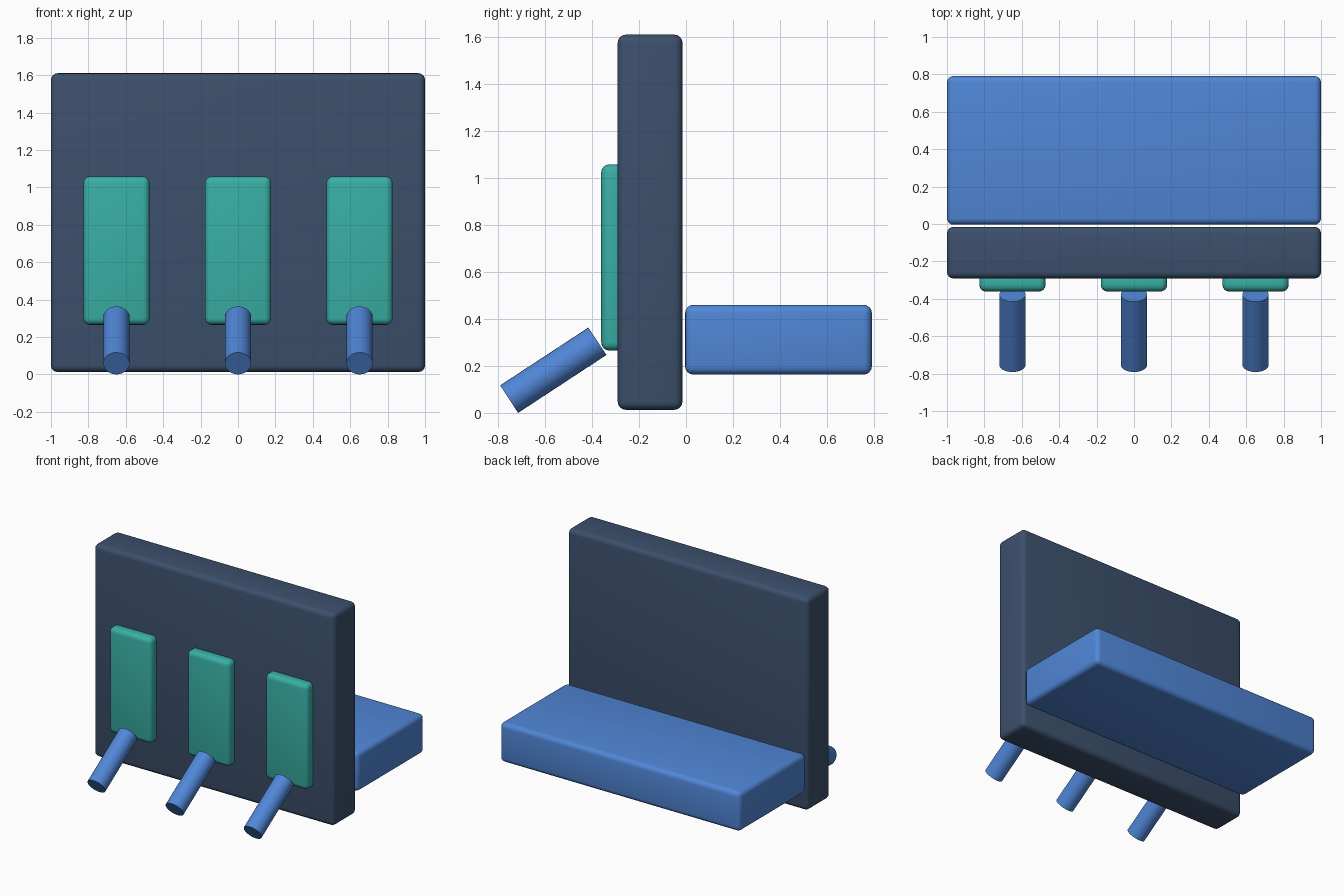
import bpy, math
from mathutils import Vector

if "Cube" in bpy.data.objects:
    bpy.data.objects.remove(bpy.data.objects["Cube"])


def mat(name, rgb):
    m = bpy.data.materials.new(name)
    m.diffuse_color = (*rgb, 1)
    m.use_nodes = True
    m.node_tree.nodes["Principled BSDF"].inputs["Base Color"].default_value = m.diffuse_color
    return m


NAVY = mat("navy", (0.045, 0.08, 0.15))
BLUE = mat("blue", (0.08, 0.24, 0.68))
TEAL = mat("teal", (0.04, 0.43, 0.38))


def block(name, lo, hi, material, radius=0.035):
    """Box between two corners with rounded edges."""
    lo, hi = Vector(lo), Vector(hi)
    bpy.ops.mesh.primitive_cube_add(size=1, location=(lo + hi) / 2)
    ob = bpy.context.object
    ob.name = name
    ob.scale = hi - lo
    bpy.ops.object.transform_apply(location=False, rotation=False, scale=True)
    bev = ob.modifiers.new("round", 'BEVEL')
    bev.width, bev.segments = radius, 4
    bpy.ops.object.modifier_apply(modifier=bev.name)
    bpy.ops.object.shade_smooth_by_angle(angle=math.radians(40))
    ob.data.materials.append(material)


def rod(name, start, end, radius, material):
    """Cylinder running between two points."""
    a, b = Vector(start), Vector(end)
    bpy.ops.mesh.primitive_cylinder_add(
        vertices=32, radius=radius, depth=(b - a).length, location=(a + b) / 2,
        rotation=(b - a).to_track_quat('Z', 'X').to_euler())
    ob = bpy.context.object
    ob.name = name
    bpy.ops.object.shade_smooth_by_angle(angle=math.radians(40))
    ob.data.materials.append(material)


# Upright panel and rear block
block("upright_panel", (-1, -0.291, 0.013), (1, -0.015, 1.61), NAVY)
block("rear_block", (-1, -0.004, 0.163), (1, 0.791, 0.46), BLUE)

# Three front plates, each with a slanted peg
for i, x in enumerate((-0.65, 0, 0.65)):
    block(f"front_plate_{i + 1}", (x - 0.177, -0.361, 0.265),
          (x + 0.177, -0.262, 1.058), TEAL)
    rod(f"slanted_peg_{i + 1}", (x, -0.377, 0.305), (x, -0.753, 0.0585),
        0.07, BLUE)
